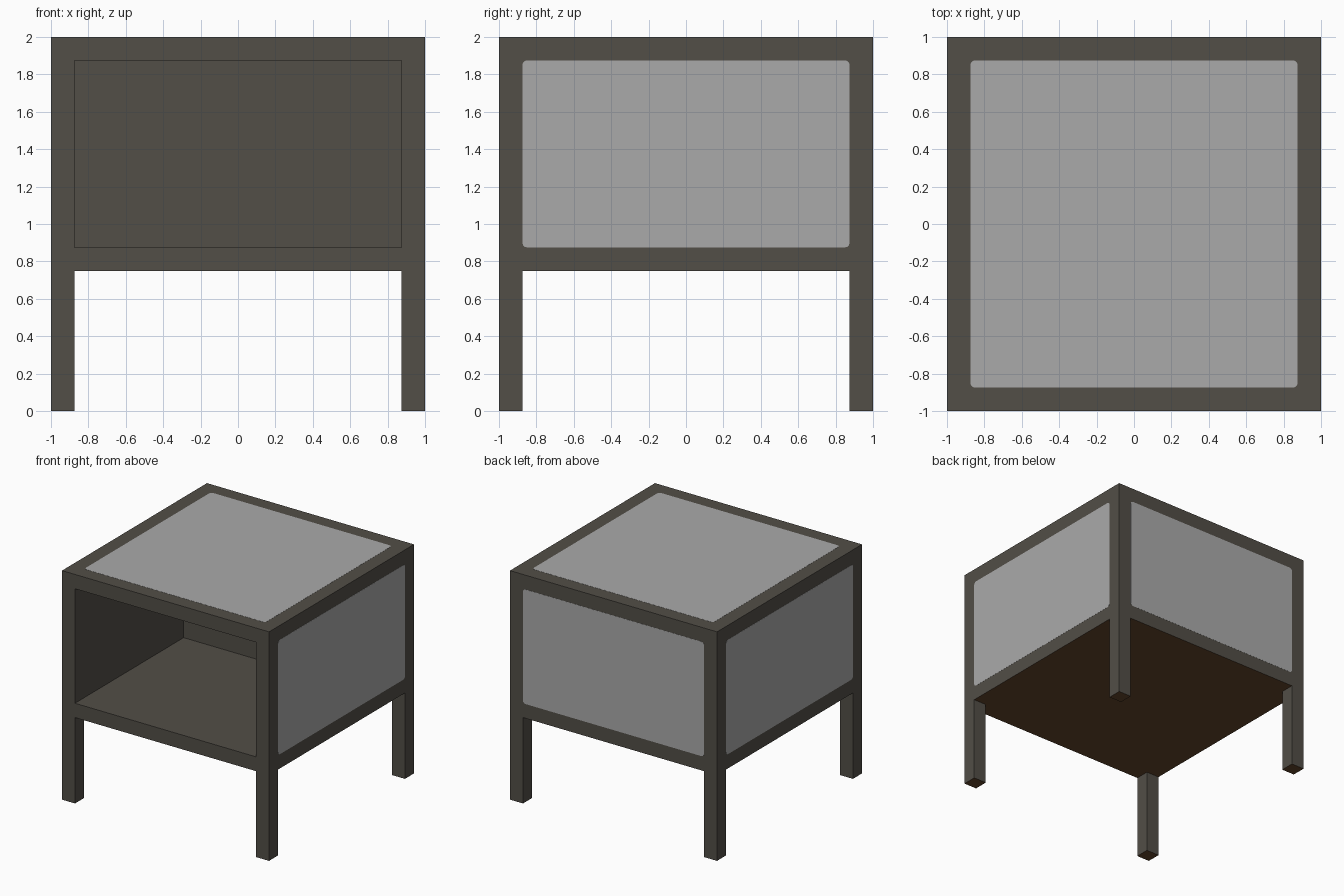
import bpy, bmesh, math
from mathutils import Matrix, Vector

if "Cube" in bpy.data.objects:
    bpy.data.objects.remove(bpy.data.objects["Cube"])


def lin(c):
    c /= 255
    return c / 12.92 if c <= 0.04045 else ((c + 0.055) / 1.055) ** 2.4


def material(name, r, g, b):
    m = bpy.data.materials.new(name)
    m.diffuse_color = (lin(r), lin(g), lin(b), 1)
    m.use_nodes = True
    m.node_tree.nodes["Principled BSDF"].inputs["Base Color"].default_value = m.diffuse_color
    return m


FRAME = material("dark_frame", 82, 78, 71)
PANEL = material("grey_panel", 170, 170, 170)
UNDER = material("brown_underside", 100, 69, 43)


def finish(name, bm, mats):
    me = bpy.data.meshes.new(name)
    bm.to_mesh(me)
    bm.free()
    for m in mats:
        me.materials.append(m)
    ob = bpy.data.objects.new(name, me)
    bpy.context.collection.objects.link(ob)
    return ob


def box(lo, hi):
    lo, hi = Vector(lo), Vector(hi)
    bm = bmesh.new()
    bmesh.ops.create_cube(bm, size=1, matrix=Matrix.Translation((lo + hi) / 2)
                          @ Matrix.Diagonal((*(hi - lo), 1)))
    bm.normal_update()
    return bm


def paint_underside(bm, z):
    for f in bm.faces:
        if f.normal.z < -0.9 and abs(f.calc_center_median().z - z) < 0.001:
            f.material_index = 1


T = 0.125        # frame thickness
BASE = 0.75      # underside of the cabinet

# Cabinet with an open compartment cut into the front
bm = box((-1, -1, BASE), (1, 1, 2))
paint_underside(bm, BASE)
front = next(f for f in bm.faces if f.normal.y < -0.9)
bmesh.ops.inset_individual(bm, faces=[front], thickness=T, use_even_offset=True)
ext = bmesh.ops.extrude_discrete_faces(bm, faces=[front])
bmesh.ops.translate(bm, vec=(0, 1.5, 0), verts=ext["faces"][0].verts)
finish("cabinet", bm, [FRAME, UNDER])

# Four square legs
for sx, side in ((-1, "left"), (1, "right")):
    for sy, end in ((-1, "front"), (1, "back")):
        cx, cy = sx * (1 - T / 2), sy * (1 - T / 2)
        bm = box((cx - T / 2, cy - T / 2, 0), (cx + T / 2, cy + T / 2, BASE))
        paint_underside(bm, 0)
        top = [f for f in bm.faces if f.normal.z > 0.9]
        bmesh.ops.delete(bm, geom=top, context="FACES_ONLY")
        finish(f"{end}_{side}_leg", bm, [FRAME, UNDER])


# Thin inlaid panels with slightly rounded corners
def panel(name, w, h, matrix, r=0.025, proud=0.001):
    bm = bmesh.new()
    verts = []
    for i, (sx, sy) in enumerate(((1, 1), (-1, 1), (-1, -1), (1, -1))):
        for k in range(4):
            a = math.pi / 2 * (i + k / 3)
            verts.append(bm.verts.new((sx * (w / 2 - r) + r * math.cos(a),
                                       sy * (h / 2 - r) + r * math.sin(a), -proud)))
    face = bm.faces.new(verts)
    ext = bmesh.ops.extrude_face_region(bm, geom=[face])
    bmesh.ops.translate(bm, vec=(0, 0, 2 * proud),
                        verts=[v for v in ext["geom"] if isinstance(v, bmesh.types.BMVert)])
    bmesh.ops.recalc_face_normals(bm, faces=bm.faces)
    bmesh.ops.transform(bm, matrix=matrix, verts=bm.verts)
    finish(name, bm, [PANEL])


W, H, MID = 1.75, 1.0, 1.375
panel("top_panel", W, W, Matrix.Translation((0, 0, 2)))
for name, angle in (("right_panel", 90), ("back_panel", 180), ("left_panel", 270)):
    panel(name, W, H, Matrix.Translation((0, 0, MID))
          @ Matrix.Rotation(math.radians(angle), 4, "Z")
          @ Matrix.Translation((0, -1, 0))
          @ Matrix.Rotation(math.radians(90), 4, "X"))
